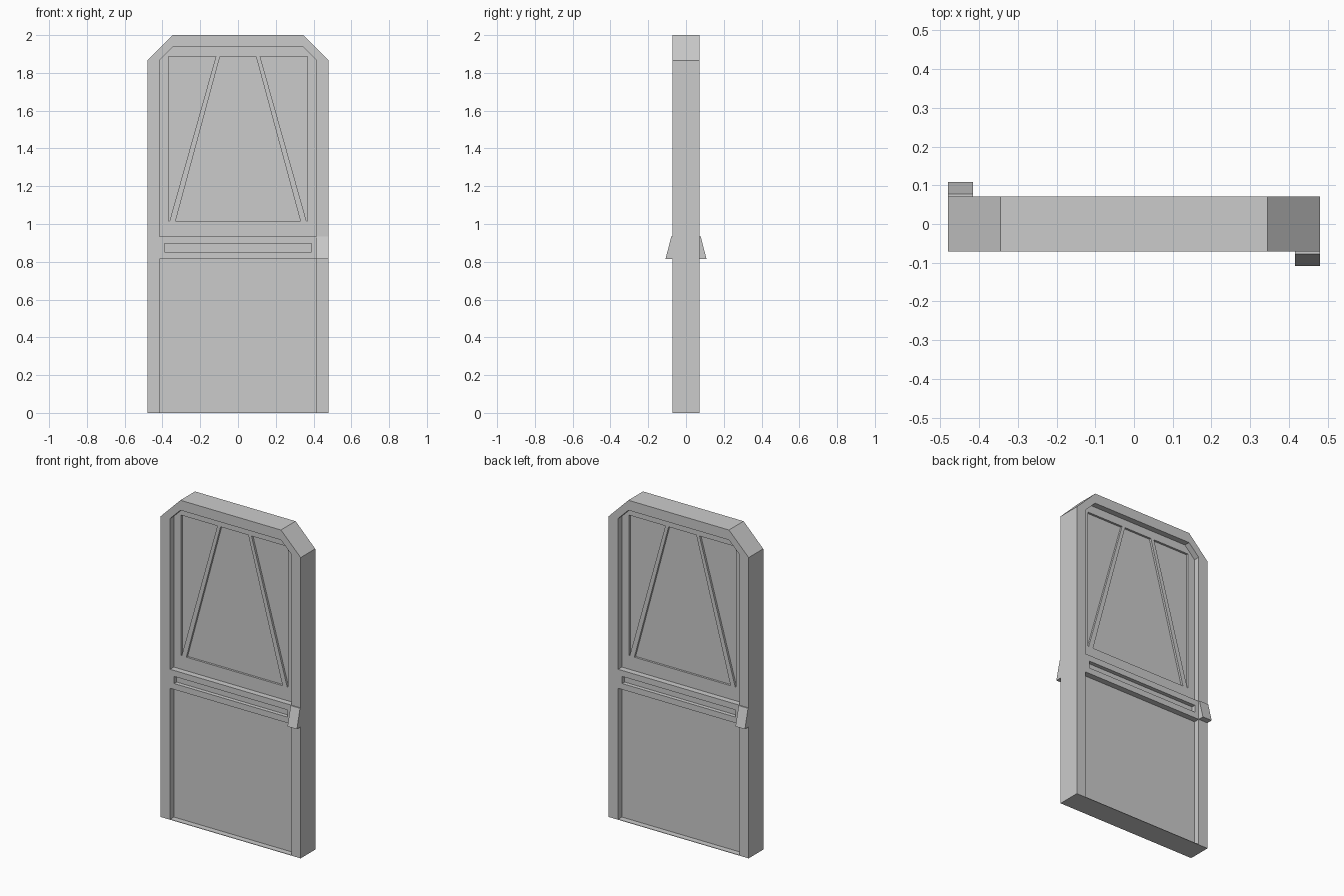
import bpy, bmesh
from math import pi
from mathutils import Matrix

if "Cube" in bpy.data.objects:
    bpy.data.objects.remove(bpy.data.objects["Cube"])

HALF = 0.0715  # half thickness of the slab


def prism(name, pts, origin_axis, a, b):
    """Extrude a 2D profile: axis 'y' takes (x, z) points, axis 'x' takes (y, z) points."""
    bm = bmesh.new()

    def place(p, t):
        return (p[0], t, p[1]) if origin_axis == 'y' else (t, p[0], p[1])
    face = bm.faces.new([bm.verts.new(place(p, a)) for p in pts])
    ext = bmesh.ops.extrude_face_region(bm, geom=[face])
    shift = (0, b - a, 0) if origin_axis == 'y' else (b - a, 0, 0)
    bmesh.ops.translate(bm, vec=shift,
                        verts=[v for v in ext['geom'] if isinstance(v, bmesh.types.BMVert)])
    bmesh.ops.recalc_face_normals(bm, faces=bm.faces)
    me = bpy.data.meshes.new(name)
    bm.to_mesh(me)
    bm.free()
    ob = bpy.data.objects.new(name, me)
    bpy.context.collection.objects.link(ob)
    return ob


def spin(ob):
    """Turn the part to the back of the door."""
    ob.data.transform(Matrix.Rotation(pi, 4, 'Z'))
    return ob


def rect(x, z0, z1):
    return [(-x, z0), (x, z0), (x, z1), (-x, z1)]


def arch(x, xc, z0, zc, z1):
    return [(-x, z0), (x, z0), (x, zc), (xc, z1), (-xc, z1), (-x, zc)]


# Door slab with clipped top corners
door = prism("door_slab", arch(0.48, 0.345, 0, 1.865, 2.0), 'y', -HALF, HALF)


def cut(pts, floor):
    """Sink the same pocket into the front and the back, down to |y| = floor."""
    for back in (False, True):
        c = prism("cutter", pts, 'y', -0.2, -floor)
        c.hide_render = True
        if back:
            spin(c)
        m = door.modifiers.new("pocket", 'BOOLEAN')
        m.operation, m.solver, m.object = 'DIFFERENCE', 'EXACT', c
        bpy.context.view_layer.objects.active = door
        bpy.ops.object.modifier_apply(modifier=m.name)
        bpy.data.objects.remove(c)


# Lower panel, upper panel, and slot in the middle rail
cut(rect(0.4155, 0.003, 0.815), 0.035)
cut(arch(0.4155, 0.345, 0.933, 1.868, 1.938), 0.035)
cut(rect(0.388, 0.852, 0.896), 0.047)

# Window panes: centre trapezoid and two side triangles
cut([(-0.33, 1.017), (0.33, 1.017), (0.095, 1.888), (-0.095, 1.888)], 0.022)
for s in (-1, 1):
    cut([(s * 0.367, 1.017), (s * 0.362, 1.017), (s * 0.117, 1.888), (s * 0.367, 1.888)], 0.022)

# Wedge handles, one on each face
wedge = [(-HALF + 0.002, 0.815), (-0.1085, 0.815), (-0.078, 0.933), (-HALF + 0.002, 0.933)]
prism("front_handle", wedge, 'x', 0.4155, 0.48)
spin(prism("back_handle", wedge, 'x', 0.4155, 0.48))
